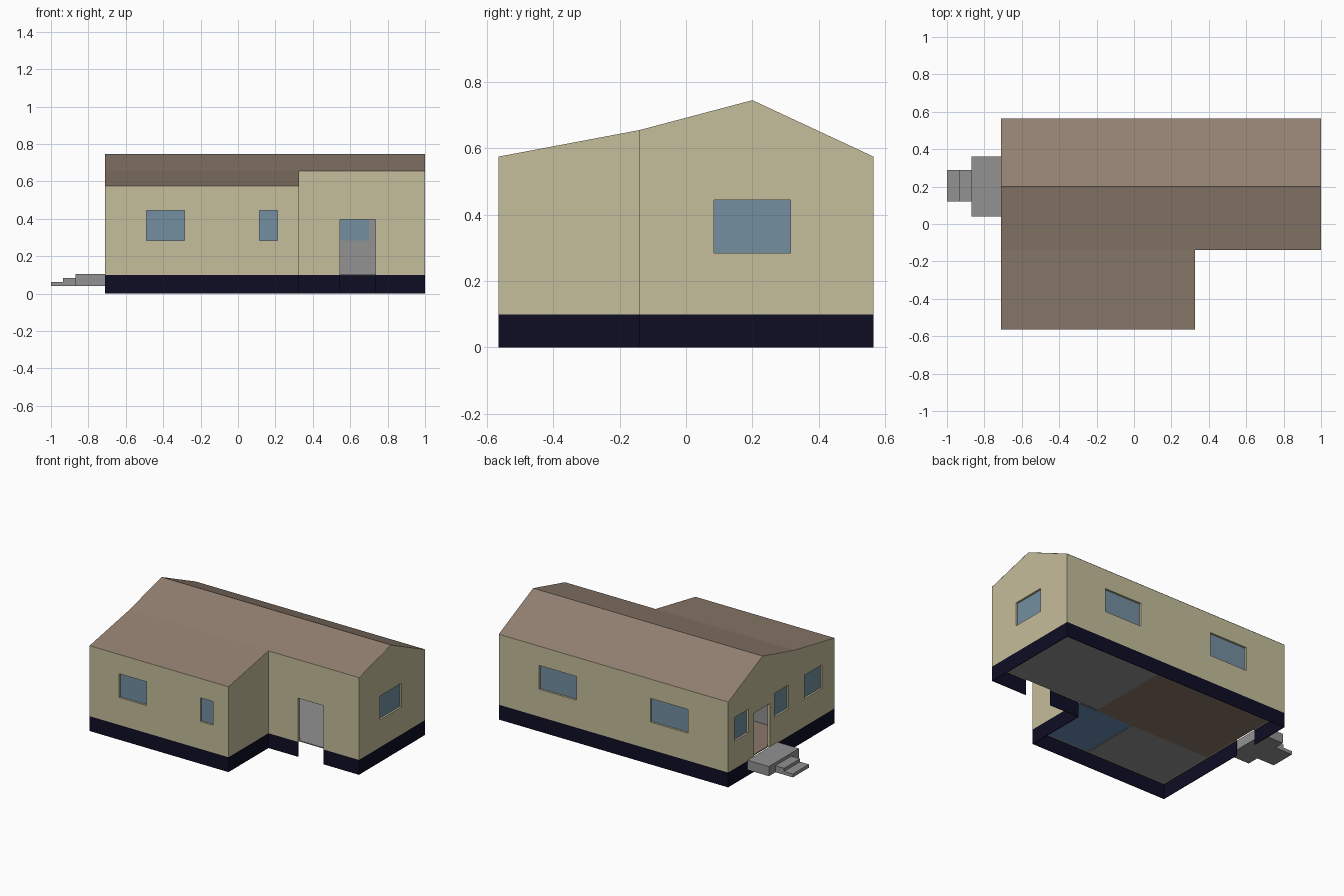
import bpy
import bmesh
from mathutils import Vector

if "Cube" in bpy.data.objects:
    bpy.data.objects.remove(bpy.data.objects["Cube"])


def material(name, r, g, b):
    """Flat colour given as 0-255 screen values, stored as linear."""
    lin = [(c / 255 / 12.92) if c < 11 else ((c / 255 + 0.055) / 1.055) ** 2.4 for c in (r, g, b)]
    m = bpy.data.materials.new(name)
    m.diffuse_color = (*lin, 1)
    m.use_nodes = True
    m.node_tree.nodes["Principled BSDF"].inputs["Base Color"].default_value = m.diffuse_color
    return m


BEIGE = material("wall_beige", 197, 189, 155)
ROOF = material("roof_brown", 146, 128, 113)
NAVY = material("foundation_navy", 13, 13, 36)
GLASS = material("glass_blue", 115, 143, 160)
GREY = material("concrete_grey", 146, 146, 146)
WOOD = material("floor_brown", 140, 118, 104)
TILE = material("floor_blue", 108, 142, 182)

PROFILE = [(-0.565, 0.575), (-0.14, 0.655), (0.20, 0.745), (0.565, 0.575)]
BASE, WALL_T = 0.10, 0.02


def roof_z(y):
    for (y0, z0), (y1, z1) in zip(PROFILE, PROFILE[1:]):
        if y <= y1 + 1e-6:
            return z0 + (z1 - z0) * (y - y0) / (y1 - y0)
    return PROFILE[-1][1]


def finish(name, bm, mats):
    me = bpy.data.meshes.new(name)
    bm.to_mesh(me)
    bm.free()
    for m in mats:
        me.materials.append(m)
    ob = bpy.data.objects.new(name, me)
    bpy.context.collection.objects.link(ob)
    return ob


def box(name, x0, x1, y0, y1, z0, z1, mat):
    bm = bmesh.new()
    bmesh.ops.create_cube(bm, size=1)
    for v in bm.verts:
        v.co = ((x0 + x1) / 2 + v.co.x * (x1 - x0),
                (y0 + y1) / 2 + v.co.y * (y1 - y0),
                (z0 + z1) / 2 + v.co.z * (z1 - z0))
    return finish(name, bm, [mat])


def panel(name, p0, p1, z0, top, openings, thick, outer, inner):
    """Upright panel with rectangular holes; inside lies left of p0 -> p1.
    Openings are (start, end, sill, head) along the panel's own world axis."""
    axis = 0 if abs(p1[0] - p0[0]) > abs(p1[1] - p0[1]) else 1
    lo, hi = sorted((p0[axis], p1[axis]))
    cs = {lo, hi} | {c for o in openings for c in o[:2]}
    if axis == 1:
        cs |= {y for y, _ in PROFILE if lo < y < hi}
    cs = sorted(cs, reverse=p1[axis] < p0[axis])
    zs = sorted({z0} | {z for o in openings for z in o[2:] if z < top(0)}) + [None]
    bm, verts = bmesh.new(), {}

    def vert(c, z):
        if (c, z) not in verts:
            co = [p0[0], p0[1], 0]
            co[axis] = c
            co[2] = top(co[1]) if z is None else z
            verts[c, z] = bm.verts.new(co)
        return verts[c, z]

    for c0, c1 in zip(cs, cs[1:]):
        for za, zb in zip(zs, zs[1:]):
            cm, zm = (c0 + c1) / 2, za + 0.01
            if any(o[0] < cm < o[1] and o[2] < zm < o[3] for o in openings):
                continue
            bm.faces.new([vert(c0, za), vert(c1, za), vert(c1, zb), vert(c0, zb)])
    ob = finish(name, bm, [outer, inner])
    mod = ob.modifiers.new("thickness", "SOLIDIFY")
    mod.thickness, mod.offset, mod.material_offset = thick, -1, 1
    return ob


def glass(name, p0, p1, o):
    """Thin pane set near the inner side of a wall opening."""
    d = (Vector(p1) - Vector(p0)).normalized()
    n = Vector((-d.y, d.x))
    a, b = Vector(p0) + n * 0.013, Vector(p0) + n * 0.019
    if abs(d.x) > 0.5:
        ys = sorted((a.y, b.y))
        box(name, o[0], o[1], *ys, o[2], o[3], GLASS)
    else:
        xs = sorted((a.x, b.x))
        box(name, *xs, o[0], o[1], o[2], o[3], GLASS)


# Outer walls: ends, windows (start, end) and doorway (start, end)
A, B, C = (-0.71, -0.565), (0.325, -0.565), (0.325, -0.14)
D, E, F = (1.0, -0.14), (1.0, 0.565), (-0.71, 0.565)
WALLS = [
    ("wing_front", A, B, [(-0.49, -0.285), (0.115, 0.21)], None),
    ("wing_side", B, C, [], None),
    ("entry", C, D, [], (0.545, 0.735)),
    ("right", D, E, [(0.085, 0.315)], None),
    ("back", E, F, [(0.42, 0.70), (-0.41, -0.13)], None),
    ("left", F, A, [(0.35, 0.50), (-0.08, 0.07), (-0.435, -0.25)], (0.12, 0.29)),
]
for name, p0, p1, windows, door in WALLS:
    wins = [(a, b, 0.285, 0.445) for a, b in windows]
    doors = [(*door, BASE, 0.395)] if door else []
    panel(name + "_wall", p0, p1, BASE, roof_z, wins + doors, WALL_T, BEIGE, GREY)
    for i, o in enumerate(wins):
        glass(f"{name}_window_{i + 1}", p0, p1, o)
    # Foundation skirt, open below the doorways
    gaps = [(*door, 0.0, BASE)] if door else []
    panel(name + "_foundation", p0, p1, 0.0, lambda y: BASE, gaps, 0.004, NAVY, NAVY)

# Inner partitions
for name, p0, p1 in [("room_partition", (0.18, -0.13), (0.18, 0.55)),
                     ("wing_partition", (-0.10, -0.55), (-0.10, -0.14)),
                     ("middle_partition", (-0.69, -0.14), (0.31, -0.14))]:
    panel(name, p0, p1, BASE, lambda y: roof_z(y) - 0.01, [], 0.01, GREY, GREY)

# Room floors
t = 0.016
for name, x0, x1, y0, y1, mat in [
        ("entry_floor", 0.18, 1 - t, -0.14 + t, 0.565 - t, GREY),
        ("main_floor", -0.71 + t, 0.18, -0.14, 0.565 - t, WOOD),
        ("small_room_floor", -0.095, 0.325 - t, -0.565 + t, -0.14, TILE),
        ("wing_floor", -0.71 + t, -0.105, -0.565 + t, -0.14, GREY)]:
    box(name, x0, x1, y0, y1, 0.097, 0.103, mat)

# Roof sheets following the gable profile
bm = bmesh.new()
for (y0, z0), (y1, z1), x1 in zip(PROFILE, PROFILE[1:], (0.325, 1.0, 1.0)):
    bm.faces.new([bm.verts.new((x, y, z + 0.001)) for x, y, z in
                  ((-0.71, y0, z0), (x1, y0, z0), (x1, y1, z1), (-0.71, y1, z1))])
finish("roof", bm, [ROOF])

# Porch landing and steps
box("porch_landing", -0.87, -0.71, 0.04, 0.36, 0.04, 0.105, GREY)
box("upper_step", -0.935, -0.87, 0.12, 0.29, 0.04, 0.084, GREY)
box("lower_step", -1.0, -0.935, 0.12, 0.29, 0.04, 0.063, GREY)
